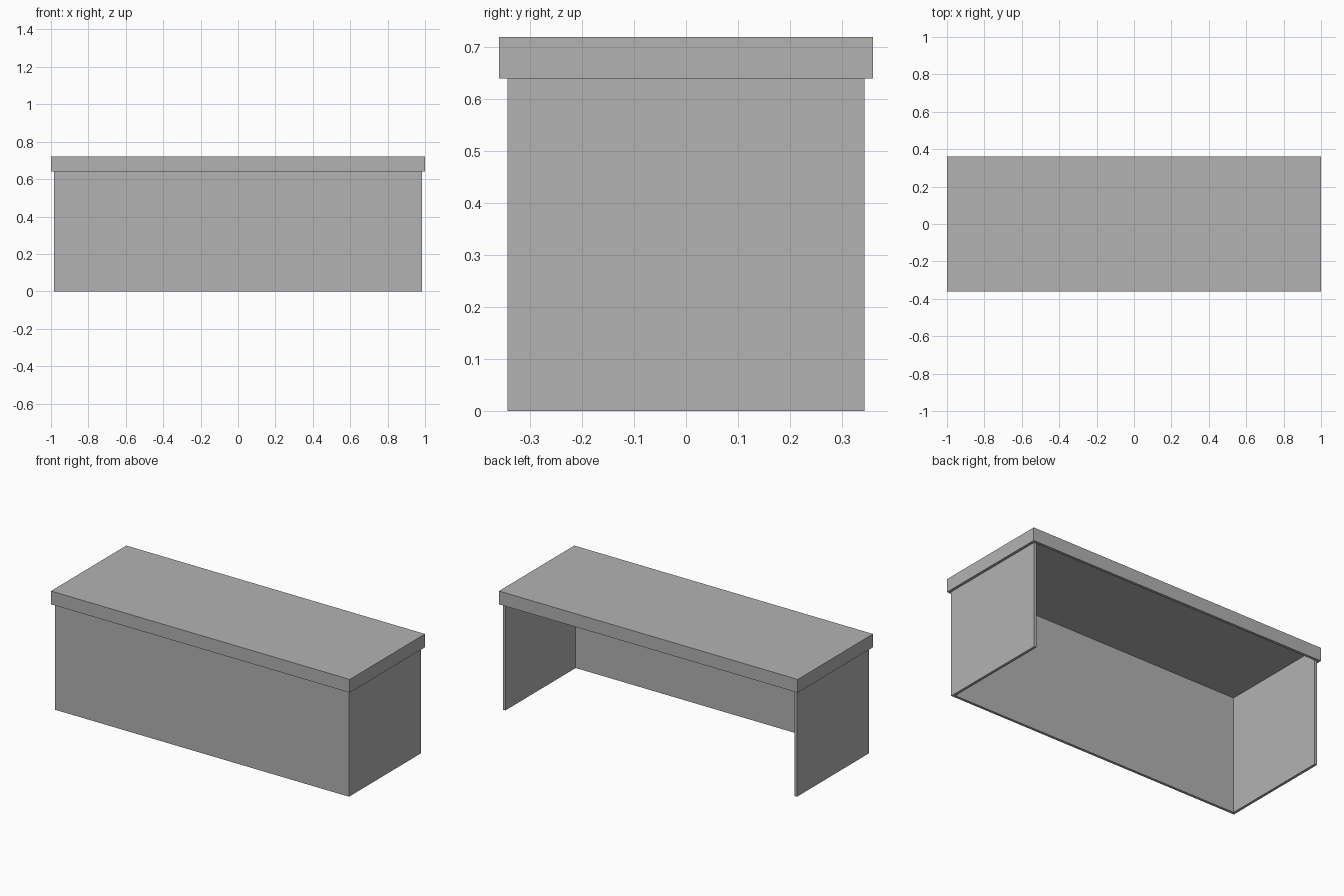
import bpy
import bmesh
from mathutils import Vector

cube = bpy.data.objects.get("Cube")
if cube:
    bpy.data.objects.remove(cube, do_unlink=True)

BOARD = 0.016                      # board thickness, also the overhang
LENGTH, DEPTH, HEIGHT = 2.0, 0.72, 0.72
SKIRT = 0.08                       # height of the top's edge

grey = bpy.data.materials.new("light_grey")
grey.use_nodes = True
grey.diffuse_color = (0.448, 0.448, 0.448, 1)
grey.node_tree.nodes["Principled BSDF"].inputs["Base Color"].default_value = grey.diffuse_color


def open_box(name, size, bottom, open_sides):
    """Box with the listed sides left open and walls thickened inwards."""
    bm = bmesh.new()
    bmesh.ops.create_cube(bm, size=1)
    bm.normal_update()
    gone = [f for f in bm.faces
            if any(f.normal.dot(Vector(d)) > 0.9 for d in open_sides)]
    bmesh.ops.delete(bm, geom=gone, context='FACES')
    for v in bm.verts:
        v.co = Vector((v.co.x * size[0], v.co.y * size[1],
                       (v.co.z + 0.5) * size[2] + bottom))
    mesh = bpy.data.meshes.new(name)
    bm.to_mesh(mesh)
    bm.free()
    mesh.materials.append(grey)
    obj = bpy.data.objects.new(name, mesh)
    bpy.context.collection.objects.link(obj)
    wall = obj.modifiers.new("wall", 'SOLIDIFY')
    wall.thickness = BOARD
    wall.offset = -1
    wall.use_even_offset = True
    return obj


UP, DOWN, BACK = (0, 0, 1), (0, 0, -1), (0, 1, 0)

# Hollow top with a skirt all round
open_box("desk_top", (LENGTH, DEPTH, SKIRT), HEIGHT - SKIRT, [DOWN])

# Front and side panels, fitted up inside the skirt
open_box("front_and_side_panels",
         (LENGTH - 2 * BOARD, DEPTH - 2 * BOARD, HEIGHT - BOARD), 0,
         [UP, DOWN, BACK])
